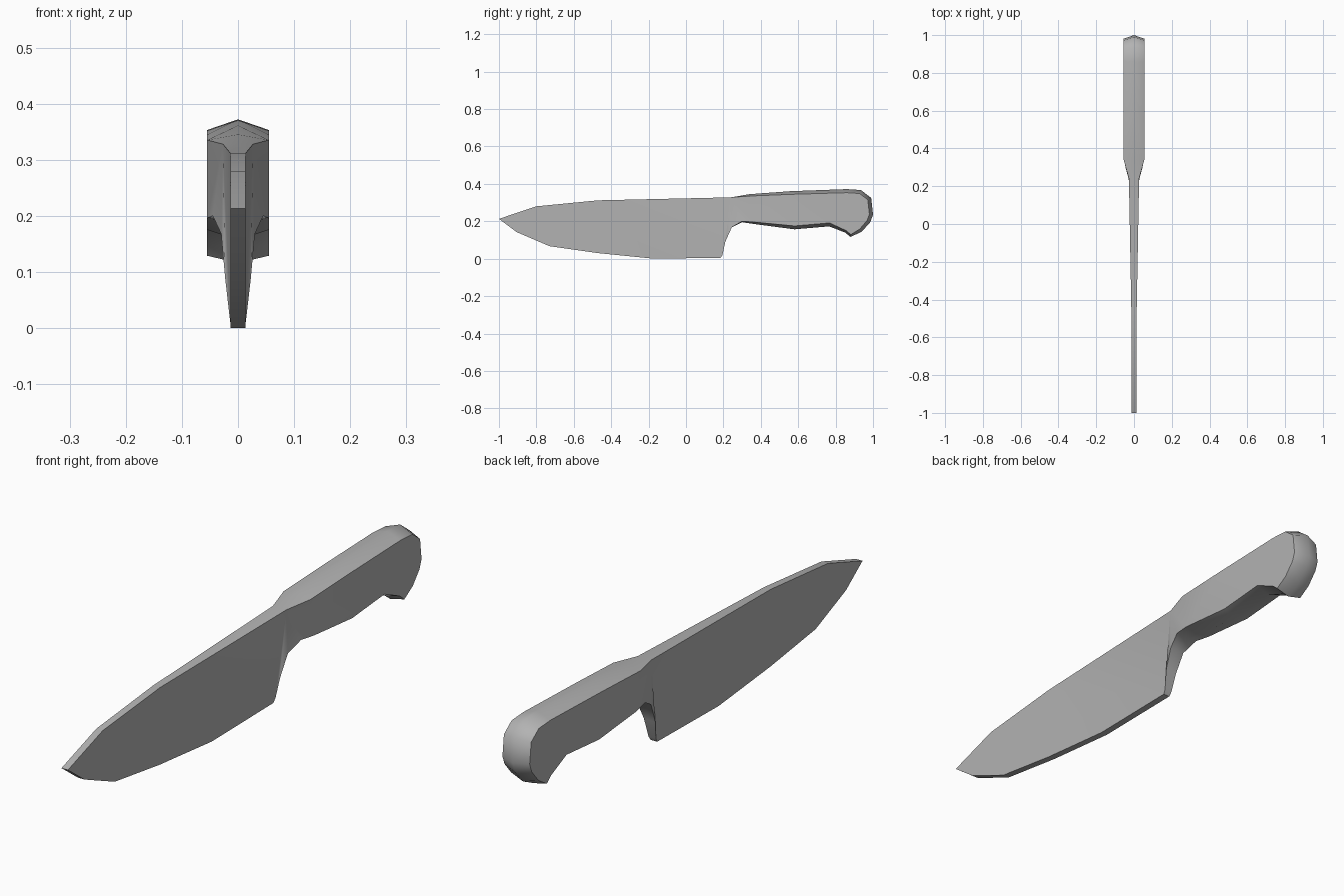
import bpy, bmesh, math
from mathutils import Vector

cube = bpy.data.objects.get("Cube")
if cube:
    bpy.data.objects.remove(cube)

steel = bpy.data.materials.new("plain_grey")
steel.use_nodes = True
grey = (0.45, 0.45, 0.45, 1)
steel.diffuse_color = grey
steel.node_tree.nodes["Principled BSDF"].inputs["Base Color"].default_value = grey

# Centre outline: y, z, half width, bevel inset of the side faces
spine = [(-1, .213, .013, 0), (-.8, .28, .013, 0), (-.47, .312, .014, 0),
         (.24, .328, .027, 0)]
handle = [(.34, .345, .055, .01), (.56, .361, .055, .017), (.86, .372, .055, .019),
          (.935, .367, .055, .019), (.99, .325, .055, .019), (1, .235, .055, .019),
          (.985, .195, .055, .019), (.94, .145, .055, .017), (.88, .116, .055, .011),
          (.85, .14, .055, .012), (.765, .173, .055, .018), (.58, .157, .055, .018),
          (.36, .186, .055, .01), (.3, .195, .045, .005)]
edge = [(.245, .168, .03, 0), (.21, .09, .023, 0), (.195, .02, .015, 0),
        (.185, .005, .013, 0), (-.17, 0, .013, 0), (-.47, .03, .013, 0),
        (-.73, .067, .013, 0), (-.905, .142, .013, 0)]
outline = spine + handle + edge
n = len(outline)


def inward(i):
    """Mitred inward direction of a clockwise outline corner."""
    p, c, q = (Vector(outline[k % n][:2]) for k in (i - 1, i, i + 1))
    a, b = (c - p).normalized(), (q - c).normalized()
    na, nb = Vector((a.y, -a.x)), Vector((b.y, -b.x))
    m = (na + nb).normalized()
    return m / max(m.dot(na), .6)


bm = bmesh.new()
centre = [bm.verts.new((0, y, z)) for y, z, w, d in outline]

# Blade panels, flared bolster and handle slab, by outline index
heel = len(spine) + len(handle)
panels = [(0, 1, n - 1), (1, n - 2, n - 1), (1, 2, n - 3, n - 2), (2, n - 4, n - 3),
          (2, 3, n - 5, n - 4), (3, heel + 2, n - 5), (3, heel + 1, heel + 2),
          (3, heel, heel + 1),
          (3, 4, heel - 2), (3, heel - 2, heel - 1), (3, heel - 1, heel),
          tuple(range(4, heel - 1))]

for sign in (1, -1):
    side = []
    for i, (y, z, w, d) in enumerate(outline):
        off = inward(i) * d
        side.append(bm.verts.new((sign * w, y + off.x, z + off.y)))
    for panel in panels:
        bm.faces.new([side[i] for i in panel])
    # Ridge strip from the side panel to the centre line
    for i in range(n):
        j = (i + 1) % n
        bm.faces.new((side[i], side[j], centre[j], centre[i]))

bmesh.ops.recalc_face_normals(bm, faces=bm.faces)
mesh = bpy.data.meshes.new("knife_body")
bm.to_mesh(mesh)
bm.free()
mesh.materials.append(steel)
knife = bpy.data.objects.new("knife_body", mesh)
bpy.context.collection.objects.link(knife)

# Smooth shading with crisp panel borders
bpy.context.view_layer.objects.active = knife
knife.select_set(True)
bpy.ops.object.shade_smooth_by_angle(angle=math.radians(46))
